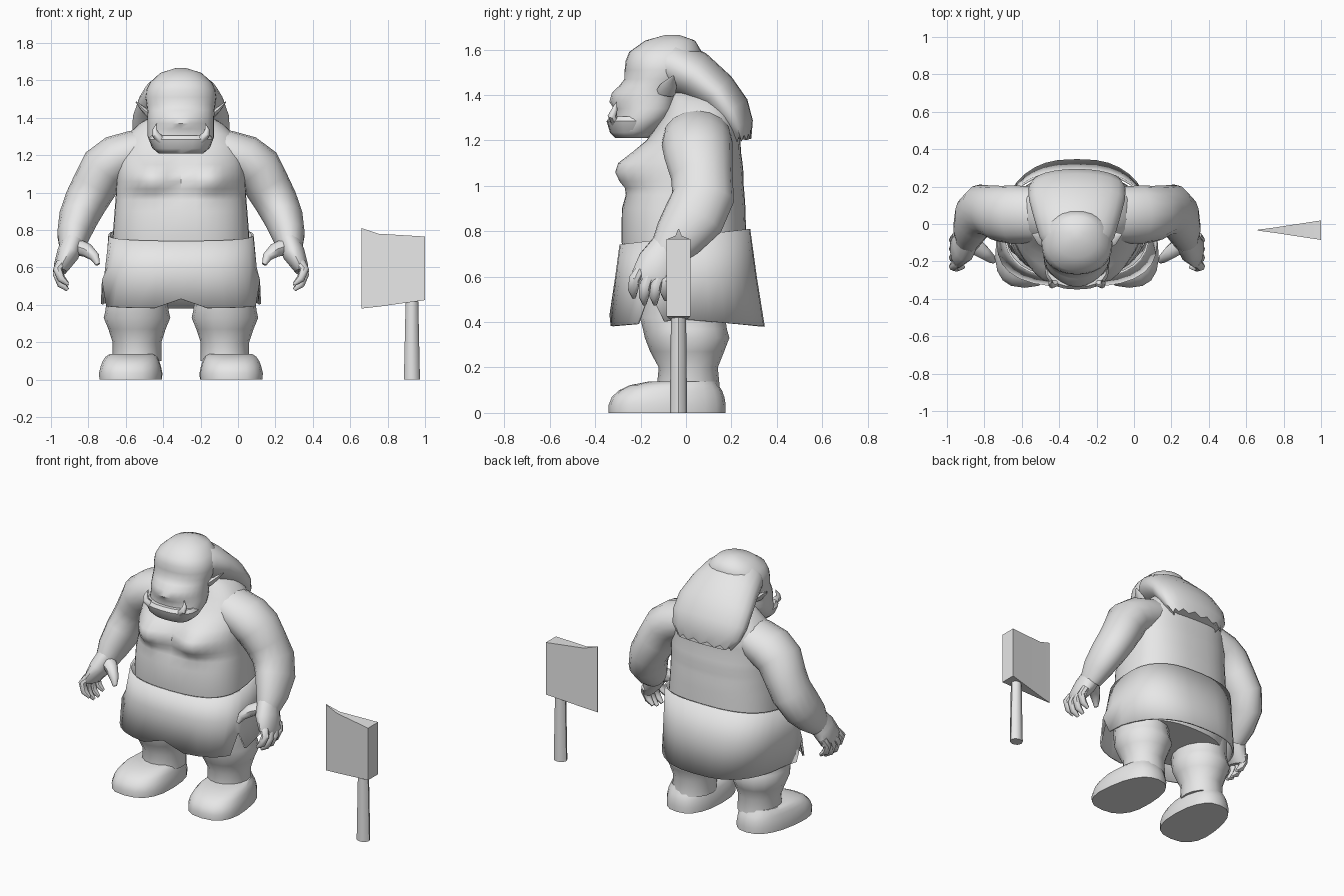
import bpy, bmesh, math
from mathutils import Vector

if "Cube" in bpy.data.objects:
    bpy.data.objects.remove(bpy.data.objects["Cube"])

CX = -0.305          # middle line of the body
X, Y, Z = Vector((1, 0, 0)), Vector((0, 1, 0)), Vector((0, 0, 1))
made = []

grey = bpy.data.materials.new("clay_grey")
grey.use_nodes = True
grey.diffuse_color = (0.8, 0.8, 0.8, 1)
for node in grey.node_tree.nodes:
    if node.type == "BSDF_PRINCIPLED":
        node.inputs["Base Color"].default_value = (0.8, 0.8, 0.8, 1)


def finish(name, bm):
    bmesh.ops.recalc_face_normals(bm, faces=bm.faces)
    mesh = bpy.data.meshes.new(name)
    bm.to_mesh(mesh)
    bm.free()
    mesh.materials.append(grey)
    obj = bpy.data.objects.new(name, mesh)
    bpy.context.scene.collection.objects.link(obj)
    made.append(obj)
    return obj


def power(v, p):
    return math.copysign(abs(v) ** p, v)


def loft(name, rings, n=16, p=1.0, ref=X, level=False, caps=True, edit=None):
    """Skin rings of (centre, radius along ref, other radius)."""
    bm = bmesh.new()
    pts = [Vector(r[0]) for r in rings]
    loops = []
    for i, (c, ra, rb) in enumerate(rings):
        t = pts[min(i + 1, len(pts) - 1)] - pts[max(i - 1, 0)]
        t = Z if level else t.normalized()
        a = (ref - t * ref.dot(t)).normalized()
        b = t.cross(a)
        loop = []
        for k in range(n):
            w = math.tau * k / n
            co = Vector(c) + a * ra * power(math.cos(w), p) + b * rb * power(math.sin(w), p)
            if edit:
                co = edit(co, i, k)
            loop.append(bm.verts.new(co))
        loops.append(loop)
    for lo, hi in zip(loops, loops[1:]):
        for k in range(n):
            j = (k + 1) % n
            bm.faces.new((lo[k], lo[j], hi[j], hi[k]))
    if caps:
        bm.faces.new(loops[0])
        bm.faces.new(loops[-1])
    return finish(name, bm)


def stack(name, cx, rows, **kw):
    """Level rings from rows of (z, centre y, x radius, y radius)."""
    return loft(name, [((cx, y, z), rx, ry) for z, y, rx, ry in rows], level=True, **kw)


def swell(co, dx, z, wide, tall, amount):
    """Push the front forward in a soft pair of bumps at +-dx."""
    if co.y < 0:
        u, v = (abs(co.x - CX) - dx) / wide, (co.z - z) / tall
        co.y -= amount * math.exp(-u * u - v * v)
    return co


# Torso with chest bumps
stack("torso", CX, [
    (.43, .0, .32, .23), (.6, 0, .36, .27), (.77, -.01, .365, .275), (.9, -.01, .355, .272),
    (.96, 0, .35, .258), (.99, .005, .348, .25), (1.02, .005, .347, .248),
    (1.06, .01, .345, .243), (1.1, .012, .345, .237), (1.15, .02, .34, .222),
    (1.2, .035, .335, .205), (1.25, .05, .32, .19), (1.31, .06, .285, .165),
    (1.37, .06, .22, .14), (1.42, .04, .13, .11)],
    n=40, p=.8, edit=lambda co, i, k: swell(co, .16, 1.075, .12, .085, .095))


# Loincloth with side slits, a front notch and a raised back rim
def hem(co, ring, k):
    co.x = CX + (co.x - CX) * (1 - (.5, .3, .1)[ring] * co.y)
    if ring == 2:
        co.z += .12 * co.y
    if ring == 0:
        if k in (30, 18):
            co.z += .12
        elif k == 24:
            co.z += .02
        else:
            co.z -= .03 * abs(co.y) / .34
    return co


skirt = stack("loincloth", CX, [(.412, .005, .415, .342), (.6, 0, .4, .312),
                                (.777, -.005, .388, .288)], n=32, p=.75, caps=False, edit=hem)
thick = skirt.modifiers.new("cloth_thickness", "SOLIDIFY")
thick.thickness = .012

# Head with a swollen muzzle and brow
stack("head", CX, [
    (1.21, -.24, .12, .06), (1.24, -.22, .155, .1), (1.3, -.18, .178, .13),
    (1.34, -.16, .178, .138), (1.37, -.155, .178, .143), (1.41, -.145, .178, .142),
    (1.44, -.135, .18, .14), (1.47, -.12, .184, .146), (1.51, -.105, .19, .165),
    (1.55, -.1, .185, .166), (1.59, -.09, .165, .16), (1.64, -.07, .11, .11),
    (1.665, -.06, .03, .03)],
    n=28, p=.9, edit=lambda co, i, k: swell(co, 0, 1.39, .13, .055, .045))
stack("lower_jaw", CX, [(1.21, -.24, .12, .07), (1.235, -.235, .15, .1),
                        (1.285, -.235, .172, .115), (1.305, -.23, .16, .105)], n=20, p=.8)


# Hair swept back, ending in ragged locks
def locks(co, ring, k):
    if ring == 7 and k % 2:
        co.z += .025
    return co


hair_path = [(-.21, 1.53, .08, .04), (-.15, 1.54, .15, .085), (-.07, 1.53, .2, .118),
             (.03, 1.485, .23, .115), (.13, 1.41, .257, .1), (.19, 1.33, .26, .095),
             (.225, 1.26, .24, .075), (.245, 1.195, .19, .045)]
loft("hair", [((CX, y, z), rx, rn) for y, z, rx, rn in hair_path], n=24, edit=locks)

# Paired parts
for s, side in ((1, "left"), (-1, "right")):
    def at(x, y, z):
        return (CX + s * x, y, z)

    def limb(name, rows, n=12, ref=Y):
        return loft(side + "_" + name, [(at(x, y, z), ra, rb) for x, y, z, ra, rb in rows],
                    n=n, ref=ref)

    # Ear and tusk
    limb("ear", [(.16, -.09, 1.41, .045, .02), (.2, -.075, 1.445, .036, .014),
                 (.24, -.055, 1.485, .003, .003)], n=8)
    limb("tusk", [(.105, -.31, 1.28, .022, .022), (.135, -.325, 1.31, .02, .02),
                  (.14, -.315, 1.335, .013, .013), (.13, -.305, 1.37, .002, .002)], n=8)

    # Arm
    limb("arm", [(.12, .055, 1.25, .13, .1), (.24, .05, 1.22, .15, .115),
                 (.34, .05, 1.18, .157, .13), (.41, .055, 1.13, .15, .13),
                 (.46, .07, 1.04, .136, .122), (.51, .075, .95, .138, .115),
                 (.55, .035, .86, .137, .105), (.575, -.035, .77, .112, .088),
                 (.585, -.09, .7, .078, .065)], n=16)

    # Hand with curled fingers and thumb
    limb("palm", [(.58, -.08, .735, .075, .06), (.605, -.12, .67, .09, .06),
                  (.64, -.145, .6, .095, .042), (.64, -.15, .575, .08, .028)])
    for f in range(4):
        y = -.215 + .047 * f
        drop = (.03, 0, 0, .02)[f]
        limb("finger_%d" % (f + 1), [
            (.64, y + .01, .62, .026, .028), (.66, y - .012, .56 + drop, .025, .025),
            (.64, y - .018, .51 + drop, .022, .022), (.605, y - .015, .48 + drop, .01, .01)], n=8)
    limb("thumb", [(.57, -.1, .715, .05, .045), (.5, -.15, .69, .038, .038),
                   (.46, -.185, .655, .026, .026), (.445, -.2, .615, .012, .012)], n=8)

    # Leg with flared cuff
    stack(side + "_leg", CX + s * .235, [
        (.1, .01, .13, .14), (.2, .01, .13, .13), (.27, .005, .153, .163),
        (.33, .005, .178, .186), (.37, -.005, .169, .185), (.42, -.015, .163, .188),
        (.6, 0, .16, .18)], n=16)

    # Broad foot, narrowing towards the heel
    def taper(co, ring, k):
        back = (co.y + .34) / .52
        mid = CX + s * .28
        co.x = mid + (co.x - mid) * (1 - .22 * back) - s * .03 * back
        return co

    stack(side + "_foot", CX + s * .28, [
        (0, -.083, .184, .258), (.035, -.083, .186, .258), (.07, -.079, .178, .248),
        (.1, -.068, .168, .226), (.122, -.052, .155, .195), (.138, -.015, .135, .15)],
        n=20, p=.8, edit=taper)

# Cleaver blade: wedge sections of (x, half thickness, bottom, top)
bm = bmesh.new()
sections = []
for x, h, low, top in [(.66, .002, .38, .81), (.75, .014, .39, .78), (1, .052, .425, .765)]:
    sections.append([bm.verts.new((x, -.033 + d * h, z))
                     for d, z in ((-1, low), (1, low), (1, top), (-1, top))])
for a, b in zip(sections, sections[1:]):
    for k in range(4):
        j = (k + 1) % 4
        bm.faces.new((a[k], a[j], b[j], b[k]))
bm.faces.new(sections[0])
bm.faces.new(sections[-1])
finish("cleaver_blade", bm)

# Cleaver handle
stack("cleaver_handle", .93, [(0, -.033, .043, .038), (.45, -.033, .033, .033)], n=8)

# Smooth shading with sharp edges kept
bpy.ops.object.select_all(action="DESELECT")
for obj in made:
    obj.select_set(True)
bpy.context.view_layer.objects.active = made[0]
bpy.ops.object.shade_smooth_by_angle(angle=math.radians(45))
